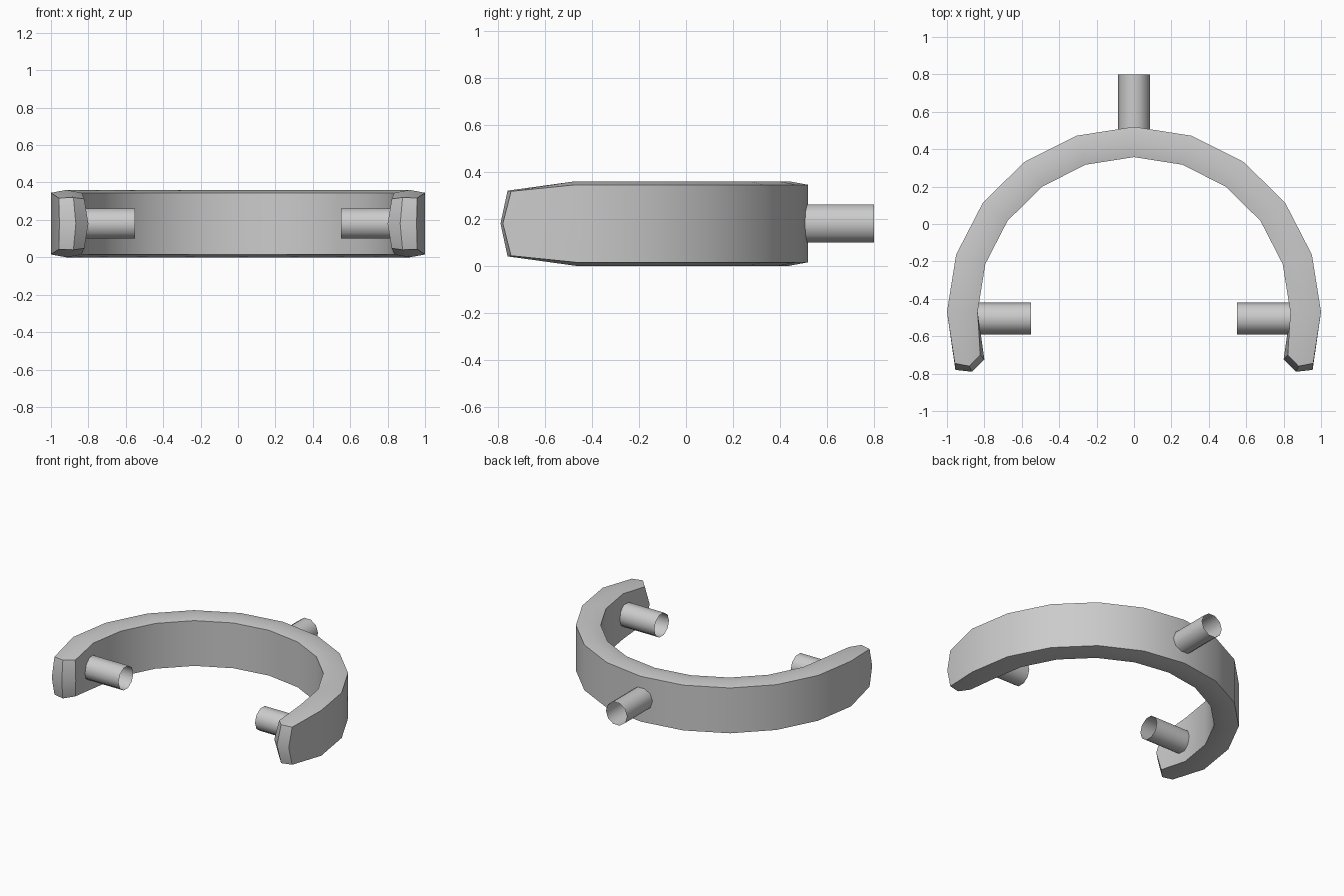
import bpy, bmesh
from math import sin, cos, pi, radians
from mathutils import Vector

if "Cube" in bpy.data.objects:
    bpy.data.objects.remove(bpy.data.objects["Cube"])

MID_Z = 0.18


def finish(bm, name):
    bmesh.ops.recalc_face_normals(bm, faces=bm.faces[:])
    mesh = bpy.data.meshes.new(name)
    bm.to_mesh(mesh)
    bm.free()
    ob = bpy.data.objects.new(name, mesh)
    bpy.context.collection.objects.link(ob)
    bpy.ops.object.select_all(action='DESELECT')
    ob.select_set(True)
    bpy.context.view_layer.objects.active = ob
    bpy.ops.object.shade_smooth_by_angle(angle=radians(40))
    return ob


# Arched band: an eight-point section with a slight ridge, swept over a half circle
def arc_section(k):
    a = k * pi / 10
    def at(r, h):
        return (r * sin(a), -0.47 + r * 0.99 * cos(a), MID_Z + h)
    return [at(1, .165), at(1, 0), at(1, -.165), at(.918, -.18),
            at(.836, -.165), at(.836, 0), at(.836, .165), at(.918, .18)]


# Wedge-shaped tips, last point is the centre of the end cap
TIP = [(.958, -.745, .137), (.955, -.78, 0), (.958, -.745, -.137), (.88, -.76, -.14),
       (.822, -.70, -.132), (.80, -.725, 0), (.822, -.70, .132), (.88, -.76, .14),
       (.867, -.79, 0)]


def tip_points(side):
    return [(side * x, y, MID_Z + z) for x, y, z in TIP]


left, right = tip_points(-1), tip_points(1)
sections = [left[:8]] + [arc_section(k) for k in range(-5, 6)] + [right[:8]]
bm = bmesh.new()
rings = [[bm.verts.new(p) for p in s] for s in sections]
for a, b in zip(rings, rings[1:]):
    for i in range(8):
        j = (i + 1) % 8
        bm.faces.new((a[i], a[j], b[j], b[i]))
for ring, centre in ((rings[0], left[8]), (rings[-1], right[8])):
    c = bm.verts.new(centre)
    for i in (1, 3, 5, 7):
        bm.faces.new((c, ring[i - 2], ring[i - 1], ring[i]))
finish(bm, "yoke_band")


# Ten-sided open pegs
def peg(name, start, end, side_dir):
    start, end, u = Vector(start), Vector(end), Vector(side_dir)
    up = Vector((0, 0, 1))
    bm = bmesh.new()
    loops = []
    for p in (start, end):
        loops.append([bm.verts.new(p + 0.085 * (cos(i * pi / 5) * u + sin(i * pi / 5) * up))
                      for i in range(10)])
    a, b = loops
    for i in range(10):
        j = (i + 1) % 10
        bm.faces.new((a[i], a[j], b[j], b[i]))
    finish(bm, name)


peg("rear_peg", (0, .45, MID_Z), (0, .80, MID_Z), (1, 0, 0))
for label, s in (("left", -1), ("right", 1)):
    peg(label + "_inner_peg", (s * .88, -.505, MID_Z), (s * .55, -.505, MID_Z), (0, 1, 0))
